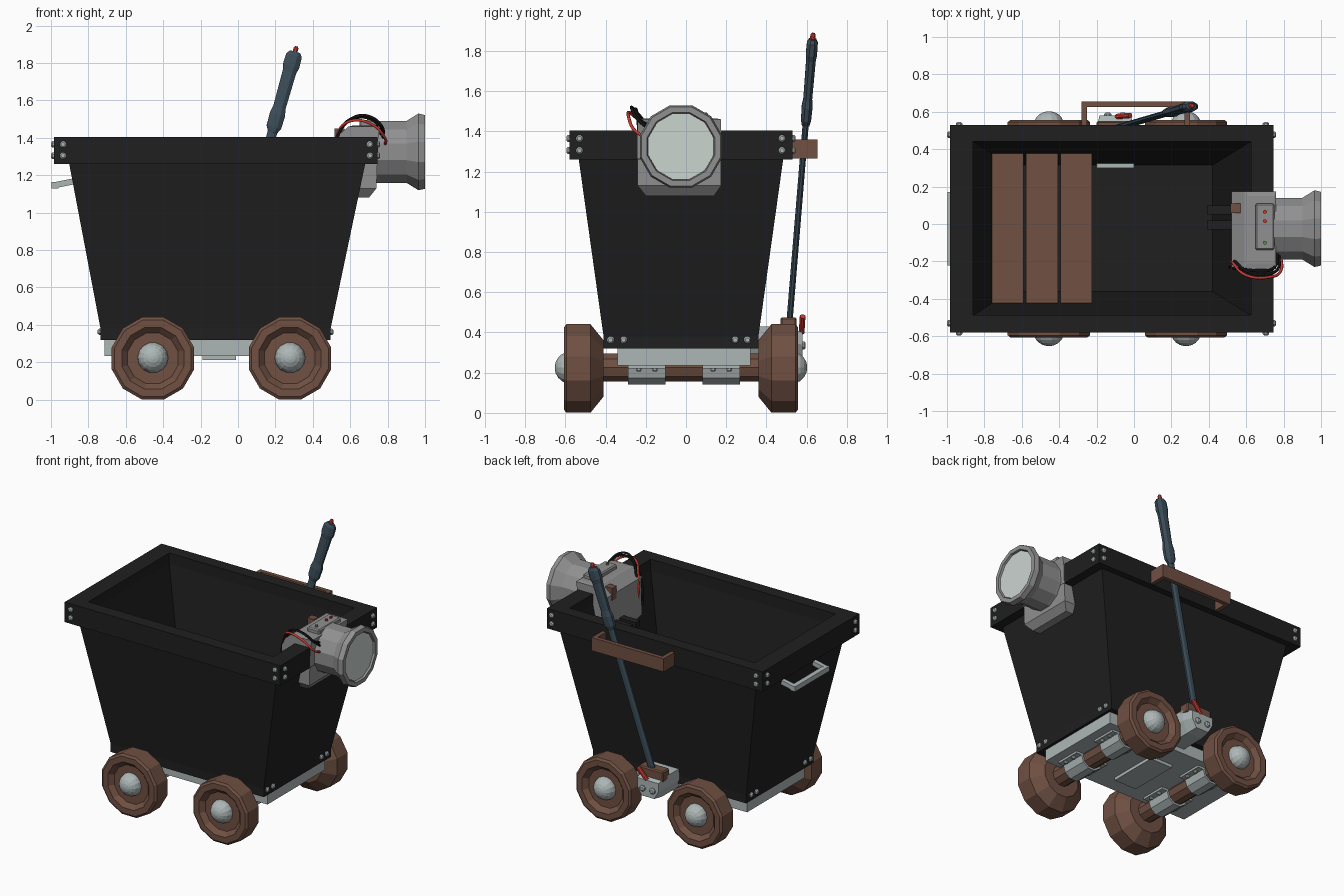
import bpy, bmesh, math
from mathutils import Vector as V

if "Cube" in bpy.data.objects:
    bpy.data.objects.remove(bpy.data.objects["Cube"])


def mat(name, c):
    m = bpy.data.materials.new(name)
    m.diffuse_color = (*c, 1)
    m.use_nodes = True
    m.node_tree.nodes["Principled BSDF"].inputs["Base Color"].default_value = m.diffuse_color
    return m


BLACK = mat("black_iron", (0.014, 0.014, 0.014))
BROWN = mat("rust_brown", (0.16, 0.08, 0.055))
STEEL = mat("light_steel", (0.42, 0.47, 0.47))
GREY = mat("grey_metal", (0.28, 0.28, 0.28))
BLUE = mat("lever_blue", (0.045, 0.075, 0.1))
RED = mat("red", (0.6, 0.04, 0.03))
GREEN = mat("green", (0.1, 0.3, 0.05))
LENS = mat("lens", (0.6, 0.66, 0.63))
RUBBER = mat("rubber", (0.006, 0.006, 0.006))
CY = -0.025  # middle of the cart in y


def loft(name, loops, m, closed=False):
    """Skin a list of point loops; cap the ends unless closed."""
    bm = bmesh.new()
    rows = [[bm.verts.new(p) for p in l] for l in loops]
    n = len(rows[0])
    pairs = list(zip(rows, rows[1:])) + ([(rows[-1], rows[0])] if closed else [])
    for a, b in pairs:
        for i in range(n):
            j = (i + 1) % n
            bm.faces.new((a[i], a[j], b[j], b[i]))
    if not closed:
        bm.faces.new(rows[0])
        bm.faces.new(rows[-1])
    bmesh.ops.recalc_face_normals(bm, faces=bm.faces)
    me = bpy.data.meshes.new(name)
    bm.to_mesh(me)
    bm.free()
    me.materials.append(m)
    ob = bpy.data.objects.new(name, me)
    bpy.context.collection.objects.link(ob)
    return ob


def rect(x0, x1, y0, y1, z):
    return [(x0, y0, z), (x1, y0, z), (x1, y1, z), (x0, y1, z)]


def box(name, x0, x1, y0, y1, z0, z1, m, bevel=0):
    ob = loft(name, [rect(x0, x1, y0, y1, z0), rect(x0, x1, y0, y1, z1)], m)
    if bevel:
        b = ob.modifiers.new("bevel", "BEVEL")
        b.width, b.segments = bevel, 1
    return ob


def turned(name, origin, axis, prof, n, m):
    """Rings along an axis; prof = (distance, half width, half depth)."""
    ax, o = V(axis).normalized(), V(origin)
    ref = V((0, 1, 0)) if abs(ax.y) < 0.9 else V((1, 0, 0))
    u = ref.cross(ax).normalized()
    v = ax.cross(u)
    k = 1 / math.cos(math.pi / n)  # sizes are measured to the flats
    ang = [math.tau * (i + 0.5) / n for i in range(n)]
    return loft(name, [[o + ax * d + (u * a * math.cos(t) + v * b * math.sin(t)) * k
                        for t in ang] for d, a, b in prof], m)


def rod(name, p0, p1, r, n, m):
    d = V(p1) - V(p0)
    return turned(name, p0, d, [(0, r, r), (d.length, r, r)], n, m)


def bolt(name, p, axis, r=0.017):
    return turned(name, p, axis, [(-0.01, r, r), (0.008, r, r), (0.015, r * .6, r * .6)], 8, STEEL)


def wire(name, pts, m):
    c = bpy.data.curves.new(name, "CURVE")
    c.dimensions, c.bevel_depth, c.bevel_resolution, c.resolution_u = "3D", 0.008, 1, 5
    s = c.splines.new("BEZIER")
    s.bezier_points.add(len(pts) - 1)
    for b, p in zip(s.bezier_points, pts):
        b.co, b.handle_left_type, b.handle_right_type = p, "AUTO", "AUTO"
    c.materials.append(m)
    bpy.context.collection.objects.link(bpy.data.objects.new(name, c))


# Hopper and rim
loft("hopper", [rect(-.735, .495, -.41, .36, .32), rect(-.735, .495, -.41, .36, .38),
                rect(-.925, .705, -.55, .50, 1.38), rect(-.87, .635, -.495, .447, 1.38),
                rect(-.66, .42, -.36, .315, .36)], BLACK)
loft("rim", [rect(-.985, .745, -.58, .53, 1.26), rect(-.985, .745, -.58, .53, 1.405),
             rect(-.86, .625, -.487, .44, 1.405), rect(-.86, .625, -.487, .44, 1.26)], BLACK, True)

# Bolts on rim corners and lower ends
for z in (1.305, 1.365):
    for x in (-.935, .705):
        for y, s in ((-.58, -1), (.53, 1)):
            bolt("rim_side_bolt", (x, y, z), (0, s, 0))
    for y in (-.53, .478):
        for x, s in ((-.985, -1), (.745, 1)):
            bolt("rim_end_bolt", (x, y, z), (s, 0, 0))
for x, s in ((-.735, -1), (.495, 1)):
    for y in (-.375, -.31, .245, .305):
        bolt("base_bolt", (x, y, .363), (s, 0, 0))

# Seat planks
for i in range(3):
    x = -.76 + i * .183
    box("seat_plank", x, x + .17, -.43, .385, .80, .84, BROWN)

# Undercarriage
box("chassis_plate", -.715, .475, -.34, .32, .235, .33, STEEL)
box("chassis_hatch", -.19, -.01, -.21, .16, .213, .24, STEEL)

# Axles, bearings, wheels
for x in (-.455, .278):
    rod("axle", (x, -.45, .225), (x, .40, .225), .07, 10, BROWN)
    for y in (-.195, .175):
        rod("bearing", (x, y - .093, .225), (x, y + .093, .225), .083, 10, STEEL)
        box("bearing_flange", x - .13, x + .13, y - .093, y + .093, .22, .24, STEEL)
        for dx in (-.108, .108):
            for dy in (-.04, .04):
                bolt("bearing_bolt", (x + dx, y + dy, .22), (0, 0, -1), .014)
    for s in (-1, 1):
        turned("wheel", (x, CY, .221), (0, s, 0),
               [(d, r, r) for d, r in ((.385, .14), (.45, .22), (.57, .22), (.582, .205),
                                       (.582, .165), (.55, .135), (.55, .09))], 12, BROWN)
        turned("hub_cap", (x, CY, .225), (0, s, 0),
               [(.55 + .078 * math.sin(a), .08 * math.cos(a), .08 * math.cos(a))
                for a in (0, .3, .6, .9, 1.2, 1.45)], 14, STEEL)

# End grab handle, square to the sloping wall
for y in (-.205, .155):
    rod("handle_post", (-.86, y, 1.171), (-.975, y, 1.148), .016, 4, STEEL)
rod("handle_bar", (-.978, -.222, 1.146), (-.978, .172, 1.146), .018, 4, STEEL)

# Brake lever mount
prof = [(-.2, .43), (0, .43), (.0, .35), (-.04, .27), (-.16, .27), (-.2, .35)]
loft("lever_mount", [[(x, y, z) for x, z in prof] for y in (.30, .50)]
     + [[(-.1 + (x + .1) * .85, .58, .34 + (z - .35) * .75) for x, z in prof]], STEEL)
box("lever_socket", -.2, 0, .47, .55, .40, .475, BROWN, .008)
for x in (-.14, -.06):
    bolt("mount_bolt", (x, .58, .335), (0, 1, 0), .02)
rod("release_pedal", (-.09, .575, .40), (-.02, .58, .48), .014, 8, RED)

# Brake lever with grip and button
base, top = V((-.1, .512, .42)), V((.305, .63, 1.86))
axis, L = top - base, (top - base).length
turned("lever_rod", base, axis, [(0, .026, .015), (L - .4, .026, .015)], 8, BLUE)
turned("lever_grip", base, axis,
       [(L - .45, .024, .018), (L - .42, .04, .025), (L - .35, .042, .027), (L - .31, .034, .022),
        (L - .11, .037, .024), (L - .08, .045, .028), (L - .02, .043, .027), (L, .028, .018)], 8, BLUE)
turned("lever_button", base, axis, [(L - .01, .013, .013), (L + .02, .013, .013),
                                    (L + .03, .008, .008)], 8, RED)

# Lever guide on the rim
box("guide_bar", -.28, .30, .625, .655, 1.265, 1.36, BROWN)
for x in (-.28, .27):
    box("guide_end", x, x + .03, .52, .63, 1.265, 1.36, BROWN)

# Headlamp
turned("lamp_shell", (0, CY, 1.325), (1, 0, 0),
       [(d, r, r) for d, r in ((.70, .17), (.76, .165), (.90, .165), (.965, .205), (1, .197),
                               (1, .168), (.98, .163))], 12, GREY)
turned("lamp_lens", (0, CY, 1.325), (1, 0, 0), [(.97, .163, .163), (.987, .162, .162)], 12, LENS)
loft("lamp_housing", [rect(.55, .70, -.20, .14, 1.08), rect(.52, .74, -.24, .175, 1.13),
                      rect(.52, .75, -.24, .175, 1.40), rect(.59, .76, -.24, .175, 1.46),
                      rect(.61, .75, -.21, .15, 1.465)], GREY)
box("control_box", .65, .75, -.14, .11, 1.45, 1.495, GREY, .008)
for y, m in ((.065, RED), (.015, RED), (-.10, GREEN)):
    rod("control_button", (.70, y, 1.49), (.70, y, 1.505), .01, 8, m)
box("housing_block", .515, .57, .06, .11, 1.36, 1.45, BROWN)
for y in (-.03, .05):
    box("clamp_prong", .39, .53, y, y + .05, 1.16, 1.20, BLACK)

# Lamp wires
wire("red_wire", [(.53, -.21, 1.2), (.53, -.21, 1.41), (.60, -.275, 1.49), (.72, -.285, 1.47),
                  (.785, -.25, 1.40), (.785, -.165, 1.36)], RED)
wire("black_wire", [(.55, -.22, 1.2), (.54, -.20, 1.42), (.62, -.26, 1.51), (.70, -.27, 1.515),
                    (.77, -.24, 1.46), (.775, -.165, 1.40)], RUBBER)
wire("second_black_wire", [(.51, -.23, 1.2), (.53, -.235, 1.40), (.61, -.245, 1.50), (.71, -.25, 1.50),
                           (.76, -.22, 1.45), (.765, -.16, 1.42)], RUBBER)
